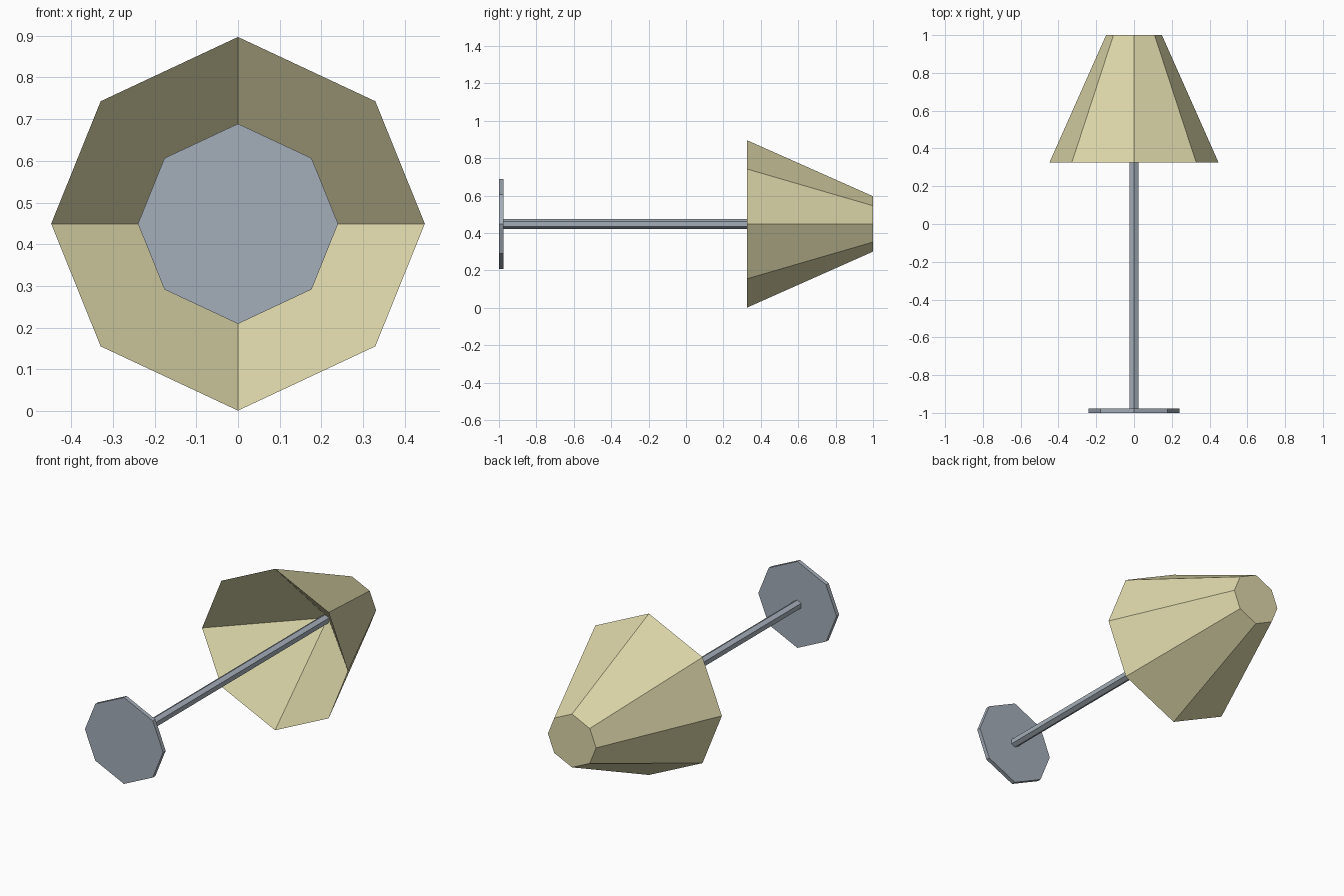
import bpy, bmesh, math

if "Cube" in bpy.data.objects:
    bpy.data.objects.remove(bpy.data.objects["Cube"])

AXIS_Z = 0.449


def material(name, rgb):
    m = bpy.data.materials.new(name)
    m.diffuse_color = (*rgb, 1)
    m.use_nodes = True
    m.node_tree.nodes["Principled BSDF"].inputs["Base Color"].default_value = m.diffuse_color
    return m


steel = material("blue grey metal", (0.37, 0.42, 0.48))
cream = material("cream fabric", (0.72, 0.68, 0.40))


def octagon(r):
    """Slightly squashed octagon in x and z, starting at the top."""
    pts = [(0, 1), (0.735, 0.656), (1, 0), (0.735, -0.656),
           (0, -1), (-0.735, -0.656), (-1, 0), (-0.735, 0.656)]
    return [(x * r, z * r) for x, z in pts]


def hexagon(r):
    return [(r * math.sin(math.tau * i / 6), r * math.cos(math.tau * i / 6)) for i in range(6)]


def loft(name, shape, y0, r0, y1, r1, mat, apex=None):
    """Prism or frustum along y; an apex hollows the front end with a fan of quads."""
    bm = bmesh.new()
    front = [bm.verts.new((x, y0, z + AXIS_Z)) for x, z in shape(r0)]
    back = [bm.verts.new((x, y1, z + AXIS_Z)) for x, z in shape(r1)]
    n = len(front)
    for i in range(n):
        j = (i + 1) % n
        bm.faces.new((front[i], front[j], back[j], back[i]))
    bm.faces.new(back)
    if apex is None:
        bm.faces.new(front[::-1])
    else:
        tip = bm.verts.new((0, apex, AXIS_Z))
        for i in range(0, n, 2):
            # quad starts at the tip so it splits from tip to the corner
            bm.faces.new((tip, front[(i + 2) % n], front[i + 1], front[i]))
    bmesh.ops.recalc_face_normals(bm, faces=bm.faces[:])
    me = bpy.data.meshes.new(name)
    bm.to_mesh(me)
    bm.free()
    me.materials.append(mat)
    ob = bpy.data.objects.new(name, me)
    bpy.context.collection.objects.link(ob)
    return ob


# Foot disc, pole and hollow shade
loft("base", octagon, -1.0, 0.24, -0.977, 0.24, steel)
loft("pole", hexagon, -0.977, 0.026, 0.79, 0.026, steel)
loft("shade", octagon, 0.325, 0.448, 1.0, 0.148, cream, apex=0.79)
